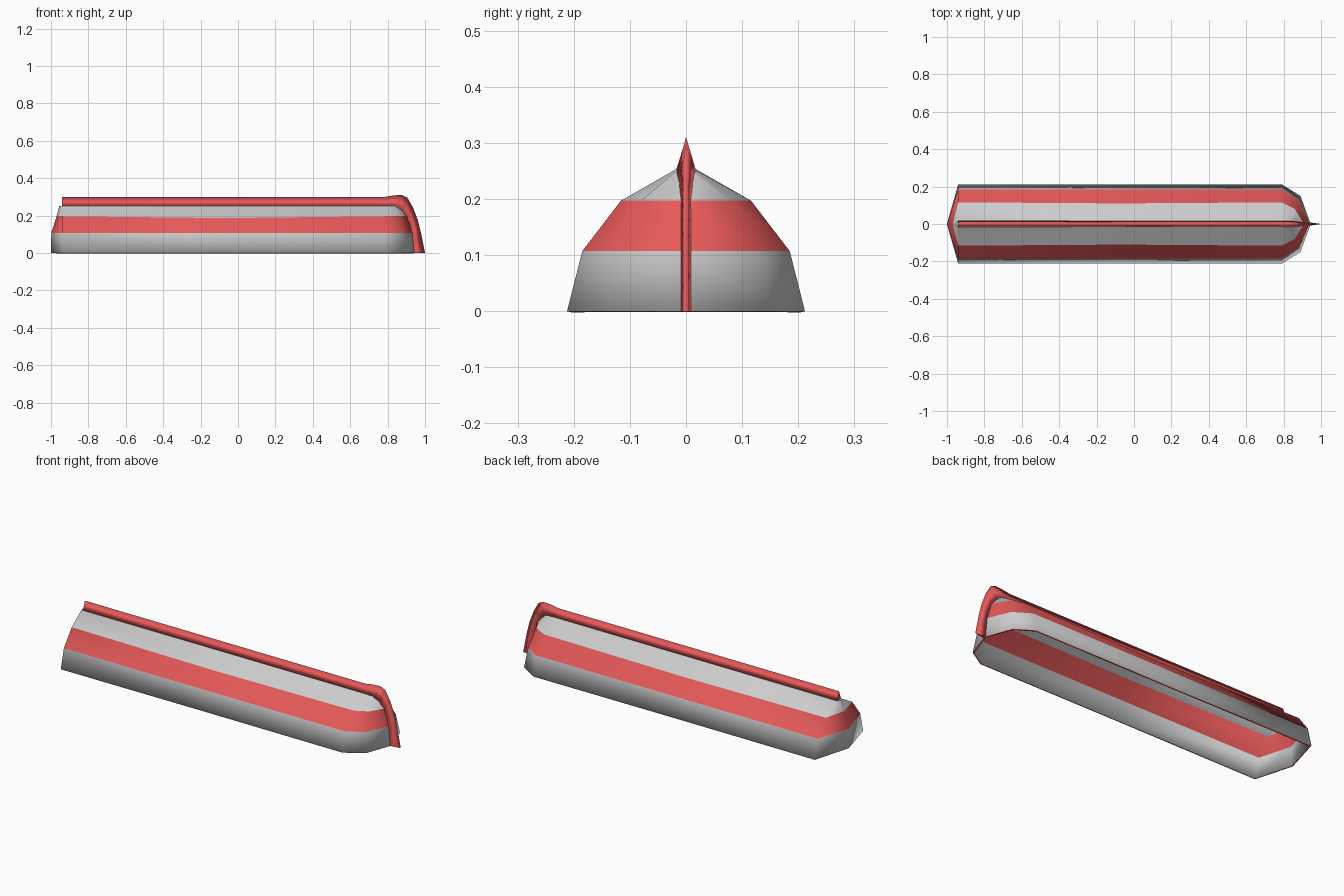
import bpy, bmesh

if "Cube" in bpy.data.objects:
    bpy.data.objects.remove(bpy.data.objects["Cube"])

red = bpy.data.materials.new("red_paint")
red.diffuse_color = (0.8, 0.1, 0.1, 1)
red.use_nodes = True
red.node_tree.nodes["Principled BSDF"].inputs["Base Color"].default_value = red.diffuse_color
grey = bpy.data.materials.new("grey_paint")
grey.diffuse_color = (0.8, 0.8, 0.8, 1)
grey.use_nodes = True
grey.node_tree.nodes["Principled BSDF"].inputs["Base Color"].default_value = grey.diffuse_color


def finish(name, bm, mats):
    bmesh.ops.recalc_face_normals(bm, faces=bm.faces[:])
    me = bpy.data.meshes.new(name)
    bm.to_mesh(me)
    bm.free()
    for m in mats:
        me.materials.append(m)
    ob = bpy.data.objects.new(name, me)
    bpy.context.collection.objects.link(ob)
    return ob


# Hull: one ring per height: z, z amidships, half width, half width amidships,
# stern tip x, bow shoulder x and y, bow tip x
levels = [
    (0.000, 0.000, 0.212, 0.210, -1.000, 0.89, 0.150, 0.945),
    (0.107, 0.107, 0.185, 0.185, -0.998, 0.88, 0.128, 0.935),
    (0.197, 0.187, 0.116, 0.110, -0.970, 0.86, 0.080, 0.908),
    (0.253, 0.253, 0.018, 0.018, -0.955, 0.84, 0.014, 0.860),
]
bm = bmesh.new()
rings = []
for z, zm, w, wm, stern, bx, by, bow in levels:
    half = [(-0.94, w, z), (-0.07, wm, zm), (0.79, w, z), (bx, by, z)]
    loop = [(stern, 0, z)] + half + [(bow, 0, z)]
    loop += [(x, -y, h) for x, y, h in reversed(half)]
    rings.append([bm.verts.new(p) for p in loop])
for k in range(3):
    a, b = rings[k], rings[k + 1]
    n = len(a)
    for i in range(n):
        j = (i + 1) % n
        f = bm.faces.new((a[i], a[j], b[j], b[i]))
        f.material_index = int(k == 1)
        f.smooth = True
bm.faces.new(rings[3])
# crisp colour borders, and crisp bow and stern corners
for e in bm.edges:
    zs = [v.co.z for v in e.verts]
    if min(zs) > 0.05 and abs(zs[0] - zs[1]) < 0.02:
        e.smooth = False
hull = finish("hull", bm, [grey, red])
# make sure the shell faces outward, then give it thickness inward
if hull.data.polygons[-1].normal.z < 0:
    hull.data.flip_normals()
shell = hull.modifiers.new("shell", 'SOLIDIFY')
shell.thickness = 0.008
shell.offset = -1
shell.use_even_offset = True
shell.material_offset_rim = 1

# Keel and stem: wedge running along the ridge and down the bow
# base x, base z, edge x, edge z, half width
path = [
    (-0.94, 0.250, -0.94, 0.300, 0.018),
    (0.78, 0.250, 0.78, 0.300, 0.018),
    (0.82, 0.250, 0.83, 0.308, 0.018),
    (0.85, 0.245, 0.875, 0.311, 0.016),
    (0.875, 0.230, 0.905, 0.297, 0.012),
    (0.90, 0.195, 0.935, 0.245, 0.009),
    (0.92, 0.150, 0.960, 0.180, 0.009),
    (0.93, 0.107, 0.978, 0.110, 0.009),
    (0.94, 0.000, 1.000, 0.000, 0.009),
]
bm = bmesh.new()
secs = [[bm.verts.new(p) for p in ((bx, w, bz), (ex, 0, ez), (bx, -w, bz))]
        for bx, bz, ex, ez, w in path]
for a, b in zip(secs, secs[1:]):
    for i in range(3):
        j = (i + 1) % 3
        bm.faces.new((a[i], a[j], b[j], b[i])).smooth = True
bm.faces.new(secs[0])
bm.faces.new(secs[-1])
for e in bm.edges:
    if e.calc_face_angle(0) > 0.9:
        e.smooth = False
finish("keel_and_stem", bm, [red])
